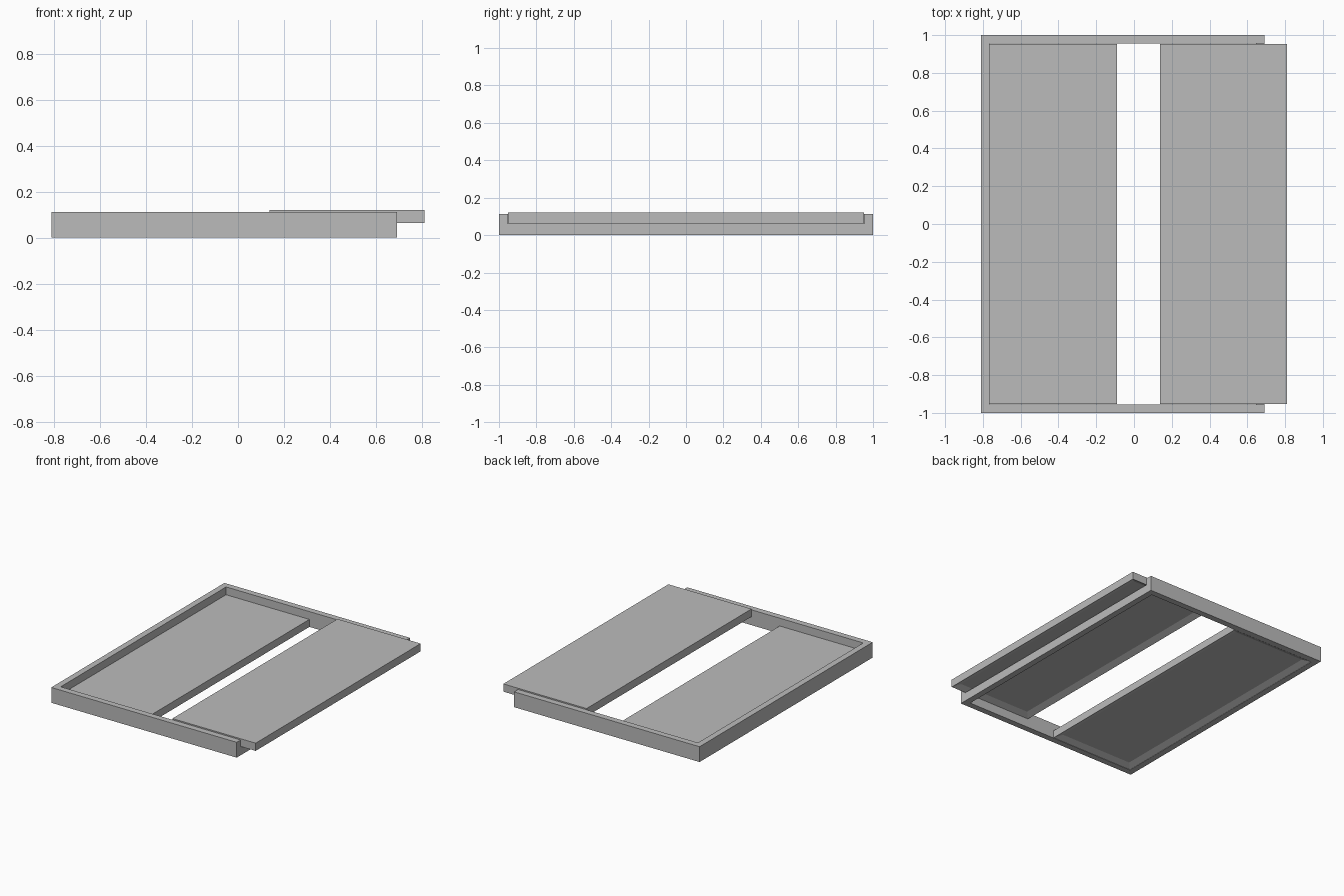
import bpy
import bmesh

if "Cube" in bpy.data.objects:
    bpy.data.objects.remove(bpy.data.objects["Cube"], do_unlink=True)

RAIL = 0.045        # frame and sash border width
MID = 0.0625        # height of the sliding track
LEFT, RIGHT = -0.81, 0.69

grey = bpy.data.materials.new("plain grey")
grey.use_nodes = True
grey.diffuse_color = (0.5, 0.5, 0.5, 1)
grey.node_tree.nodes["Principled BSDF"].inputs["Base Color"].default_value = (0.5, 0.5, 0.5, 1)


def box(name, x, y, z, recess=0.0):
    """Box between (min, max) pairs, optionally with a recessed underside."""
    bm = bmesh.new()
    bmesh.ops.create_cube(bm, size=1)
    for v in bm.verts:
        for axis, (lo, hi) in enumerate((x, y, z)):
            v.co[axis] = hi if v.co[axis] > 0 else lo
    bm.normal_update()
    if recess:
        under = [f for f in bm.faces if f.normal.z < -0.9]
        bmesh.ops.inset_region(bm, faces=under, thickness=RAIL, use_even_offset=True)
        bmesh.ops.translate(bm, verts=under[0].verts, vec=(0, 0, recess))
    mesh = bpy.data.meshes.new(name)
    bm.to_mesh(mesh)
    bm.free()
    mesh.materials.append(grey)
    obj = bpy.data.objects.new(name, mesh)
    bpy.context.collection.objects.link(obj)
    return obj


def cut(target, cutter):
    """Subtract the cutter and discard it."""
    cutter.hide_render = True
    mod = target.modifiers.new("cut", 'BOOLEAN')
    mod.operation = 'DIFFERENCE'
    mod.solver = 'EXACT'
    mod.object = cutter
    bpy.context.view_layer.objects.active = target
    bpy.ops.object.modifier_apply(modifier=mod.name)
    bpy.data.objects.remove(cutter, do_unlink=True)


inner_y = (-1 + RAIL + 0.002, 1 - RAIL - 0.002)

# Outer frame: open middle, with the upper half of one end left open for the sliding sash
frame = box("outer_frame", (LEFT, RIGHT), (-1, 1), (0, 0.112))
cut(frame, box("opening_cutter", (LEFT + RAIL, RIGHT - RAIL), (-1 + RAIL, 1 - RAIL), (-0.1, 0.3)))
cut(frame, box("slot_cutter", (RIGHT - 2 * RAIL, RIGHT + 0.1), (-1 + RAIL, 1 - RAIL), (MID, 0.3)))

# Fixed lower sash and sliding upper sash
box("lower_sash", (LEFT + RAIL + 0.001, -0.09), inner_y, (0.001, 0.056), recess=0.02)
box("upper_sash", (0.137, 0.81), inner_y, (MID + 0.001, 0.12), recess=0.02)
